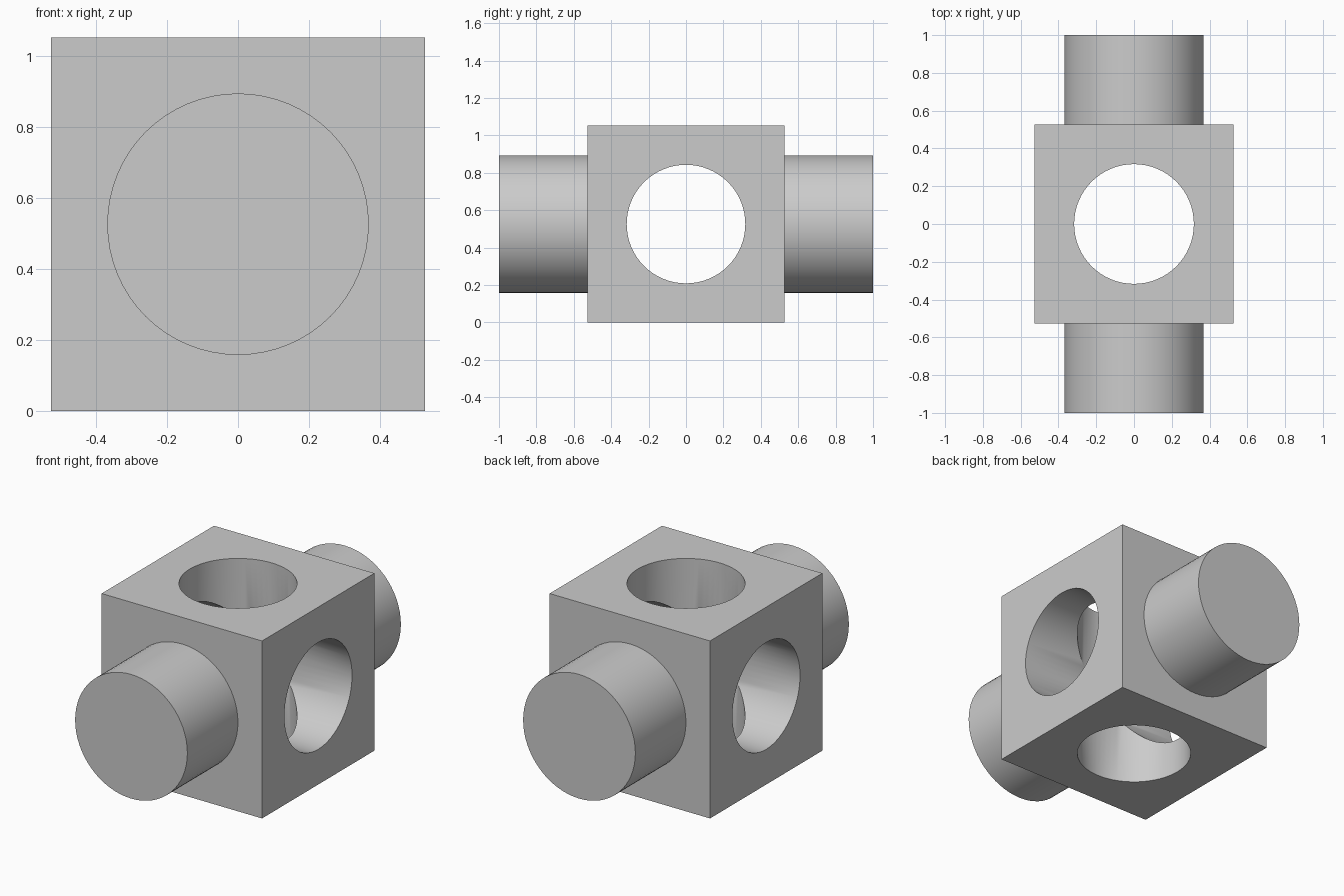
import bpy
from math import pi, radians

if "Cube" in bpy.data.objects:
    bpy.data.objects.remove(bpy.data.objects["Cube"])

HALF = 0.526      # half the cube side, also the centre height
ROD_R = 0.368     # solid round arms along y
BORE_R = 0.317    # through holes along x and z


def cylinder(name, radius, length, rotation):
    bpy.ops.mesh.primitive_cylinder_add(vertices=64, radius=radius, depth=length,
                                        location=(0, 0, HALF), rotation=rotation)
    obj = bpy.context.object
    obj.name = name
    return obj


def combine(target, tool, operation):
    mod = target.modifiers.new(operation.lower(), 'BOOLEAN')
    mod.operation = operation
    mod.solver = 'EXACT'
    mod.object = tool
    bpy.context.view_layer.objects.active = target
    bpy.ops.object.modifier_apply(modifier=mod.name)
    bpy.data.objects.remove(tool, do_unlink=True)


# Cube block
bpy.ops.mesh.primitive_cube_add(size=2 * HALF, location=(0, 0, HALF))
block = bpy.context.object
block.name = "cross_block"

# Front and back arms
combine(block, cylinder("arms", ROD_R, 2.0, (pi / 2, 0, 0)), 'UNION')

# Crossing through holes
for name, rotation in (("side_bore", (0, pi / 2, 0)), ("vertical_bore", (0, 0, 0))):
    combine(block, cylinder(name, BORE_R, 1.6, rotation), 'DIFFERENCE')

# Smooth round walls, crisp edges
bpy.ops.object.select_all(action='DESELECT')
block.select_set(True)
bpy.context.view_layer.objects.active = block
bpy.ops.object.shade_smooth_by_angle(angle=radians(30))
